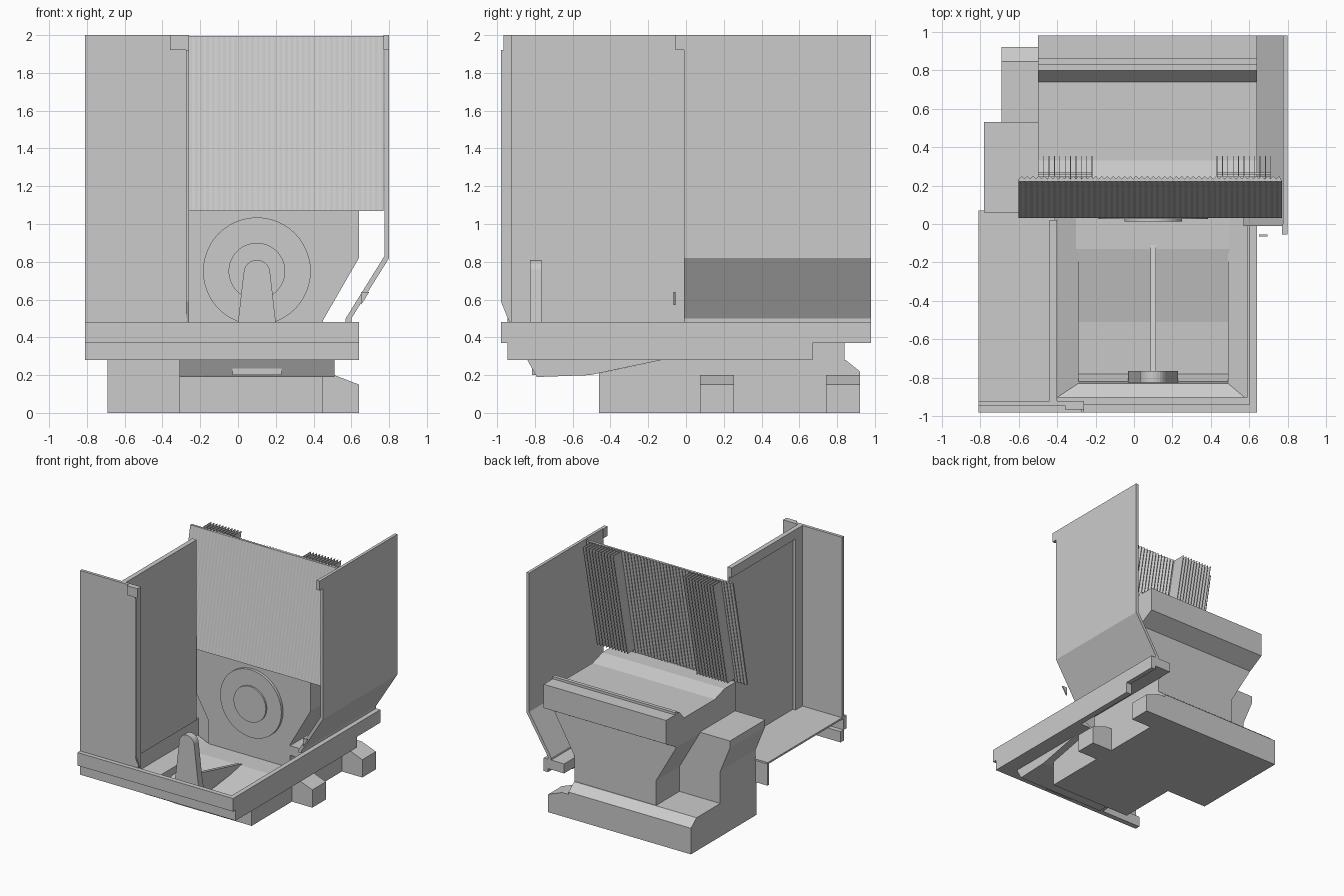
import bpy, bmesh, math
from mathutils import Vector

default = bpy.data.objects.get("Cube")
if default:
    bpy.data.objects.remove(default, do_unlink=True)

grey = bpy.data.materials.new("plain_grey")
grey.use_nodes = True
grey.diffuse_color = (0.6, 0.6, 0.6, 1)
grey.node_tree.nodes["Principled BSDF"].inputs["Base Color"].default_value = (0.6, 0.6, 0.6, 1)


def prism(name, axis, points, start, end, lean=0.0):
    """Extrude a closed profile along an axis; lean shifts the far end in y."""
    def place(point, along):
        a, b = point
        return {"x": Vector((along, a, b)), "y": Vector((a, along, b)), "z": Vector((a, b, along))}[axis]
    bm = bmesh.new()
    shift = Vector((0, lean, 0))
    near = [bm.verts.new(place(p, start)) for p in points]
    far = [bm.verts.new(place(p, end) + shift) for p in points]
    bm.faces.new(near)
    bm.faces.new(far)
    for i in range(len(points)):
        j = (i + 1) % len(points)
        bm.faces.new((near[i], near[j], far[j], far[i]))
    bmesh.ops.recalc_face_normals(bm, faces=bm.faces)
    mesh = bpy.data.meshes.new(name)
    bm.to_mesh(mesh)
    bm.free()
    mesh.materials.append(grey)
    obj = bpy.data.objects.new(name, mesh)
    bpy.context.scene.collection.objects.link(obj)
    return obj


def box(name, x, y, z, lean=0.0):
    corners = [(x[0], y[0]), (x[1], y[0]), (x[1], y[1]), (x[0], y[1])]
    return prism(name, "z", corners, z[0], z[1], lean)


def disc(name, centre, radius, front, back):
    points = []
    for i in range(48):
        angle = math.tau * i / 48
        points.append((centre[0] + radius * math.cos(angle), centre[1] + radius * math.sin(angle)))
    return prism(name, "y", points, front, back)


# Lower block with its side feet
prism("lower_block_rear", "x", [(.05, 0), (.92, 0), (.92, .22), (.845, .28), (.05, .28)], -.69, .45)
prism("lower_block_front", "x", [(-.46, 0), (.05, 0), (.05, .28), (-.13, .28), (-.46, .21)], -.31, .45)
foot = [(.45, 0), (.64, 0), (.64, .15), (.51, .2), (.45, .2)]
for label, front, back in (("front", .075, .255), ("rear", .74, .92)):
    prism("foot_" + label, "y", foot, front, back)

# Main body, cowl and rear shelf
waist = [(-.31, .28), (.45, .28), (.45, .49), (.64, .82), (-.5, .82), (-.31, .49)]
prism("body", "y", waist, .05, .84)
cowl = [(.05, .82), (.05, 1.07), (.2, 1.07), (.33, 1.03), (.74, 1.03),
        (.8, 1.1), (.98, 1.1), (.98, .9), (.84, .78)]
prism("cowl_and_shelf", "x", [p if p[1] != .78 else (.84, .82) for p in cowl], -.5, .64)
box("shelf_rail", (-.5, .64), (.83, .86), (1.09, 1.12))
hump = [(-.31, .2), (-.69, .2), (-.69, .55), (-.78, .77), (-.78, .83), (-.5, .83), (-.31, .49)]
prism("side_hump", "y", hump, .06, .53)

# Fan discs on the bulkhead
disc("fan_ring", (.1, .75), .285, .027, .06)
disc("fan_hub", (.1, .75), .15, .013, .06)

# Tray: edge beams, shallow sloping sides and sunken floor
box("front_beam_upper", (-.81, .64), (-.98, -.94), (.37, .48))
box("front_beam_lower", (-.81, .61), (-.945, -.9), (.28, .37))
box("right_rail_upper", (.6, .64), (-.98, .98), (.37, .48))
box("right_rail_lower", (.59, .64), (-.945, .67), (.28, .37))
box("right_rail_rear", (.45, .6), (.05, .98), (.4, .48))
prism("tray_right_slope", "y", [(.62, .36), (.62, .28), (.49, .28), (.49, .29)], -.94, .05)
prism("tray_left_slope", "y", [(-.41, .34), (-.41, .28), (-.29, .28), (-.29, .29)], -.94, .05)
prism("tray_front_slope", "x", [(-.94, .36), (-.94, .28), (-.83, .28), (-.83, .29)], -.41, .61)
floor = [(-.84, .28), (-.79, .19), (-.51, .2), (-.13, .28), (.05, .28),
         (.05, .295), (-.13, .295), (-.51, .215), (-.78, .205), (-.82, .29)]
prism("tray_floor", "x", floor, -.31, .51)
pan_side = [(-.84, .285), (-.79, .19), (-.51, .2), (-.13, .285)]
prism("pan_side_left", "x", pan_side, -.31, -.29)
prism("pan_side_right", "x", pan_side, .49, .51)

# Upright bracket and its tapering brace
bracket = [(-.03, .28), (.23, .28), (.2, .48), (.175, .7)]
for i in range(13):
    angle = math.pi * i / 12
    bracket.append((.1 + .07 * math.cos(angle), .74 + .07 * math.sin(angle)))
bracket.append((.025, .7))
bracket.append((0, .48))
prism("upright_bracket", "y", bracket, -.825, -.765)
box("bracket_foot", (-.03, .23), (-.815, -.765), (.2, .29))
prism("bracket_brace", "x", [(-.77, .21), (-.77, .46), (-.11, .3), (-.11, .285)], .085, .115)

# Left ledge, its wall and the front panel
box("left_ledge", (-.81, -.41), (-.96, .07), (.465, .48))
box("left_ledge_inner_side", (-.43, -.41), (-.94, .05), (.28, .48))
box("left_ledge_rear_plate", (-.8, -.41), (.04, .06), (.28, .48))
box("left_wall", (-.415, -.4), (-.93, .02), (.48, 2))
box("left_wall_top_bar", (-.44, -.41), (-.92, .02), (1.92, 2))
box("left_wall_post", (-.44, -.4), (-.92, -.83), (.48, 1.99))
box("front_panel", (-.81, -.27), (-.945, -.92), (.48, 2))
lip = [(-.92, .48), (-.935, .48), (-.98, .59), (-.98, 1.92), (-.965, 1.92), (-.965, 2), (-.92, 2)]
prism("front_panel_lip", "x", lip, -.275, -.26)
box("front_panel_tab", (-.36, -.26), (-.965, -.94), (1.92, 2))

# Right panel with its inward kick
kick = [(.8, 2), (.8, .82), (.6, .5), (.6, .48), (.57, .48), (.57, .5), (.775, .83), (.775, 2)]
prism("right_panel", "y", kick, -.01, .98)
box("right_panel_tab", (.77, .8), (-.055, 0), (1.92, 2))
prism("right_clip", "y", [(.65, .57), (.695, .64), (.65, .64)], -.065, -.055)

# Leaning radiator core with vertical ridges on both faces
lean, low, high = .19, 1.07, 1.995
teeth = 46
pitch = 1.37 / teeth
outline = []
for i in range(teeth):
    x = -.6 + i * pitch
    outline.append((x, .032))
    outline.append((x + pitch / 2, .03))
outline.append((.77, .032))
for i in reversed(range(teeth)):
    x = -.6 + i * pitch
    outline.append((x + pitch / 2, .06))
    outline.append((x, .045))
prism("radiator_core", "z", outline, low, high, lean)

# Comb fins and cross rods behind the core
for side, first in (("left", -.5), ("right", .43)):
    for i in range(11):
        x = first + i * .028
        box(f"{side}_fin_{i}", (x, x + .004), (.05, .165), (low + .03, high), lean)
    for i in range(8):
        z = low + .1 + i * .11
        y = .08 + lean * (z - low) / (high - low)
        box(f"{side}_rod_{i}", (first, first + .284), (y, y + .01), (z, z + .01))
